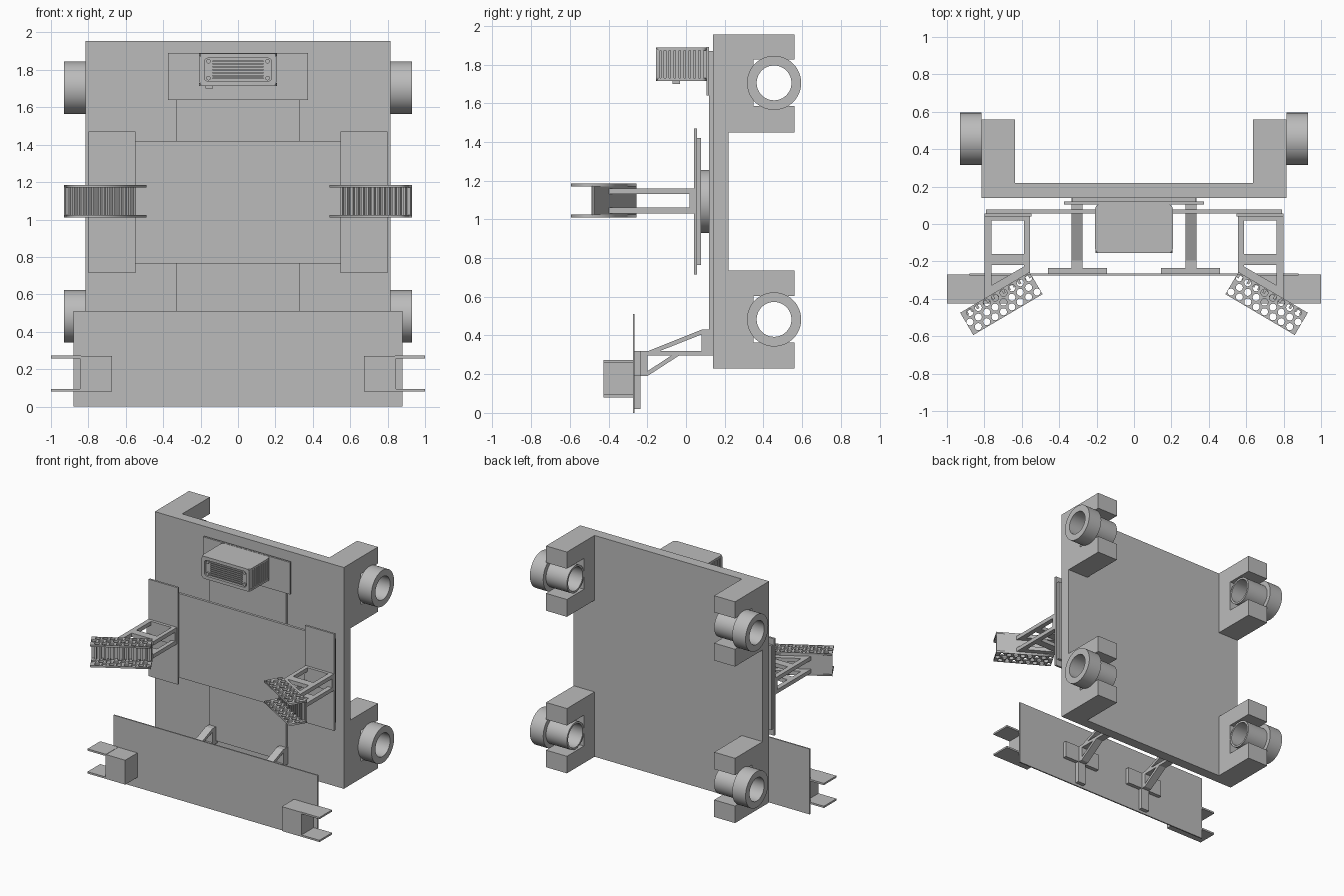
import bpy, bmesh, math
from mathutils import Matrix, Vector

if "Cube" in bpy.data.objects:
    bpy.data.objects.remove(bpy.data.objects["Cube"])

grey = bpy.data.materials.new("plain_grey")
grey.use_nodes = True
GREY = (0.5, 0.5, 0.5, 1)
grey.diffuse_color = GREY
grey.node_tree.nodes["Principled BSDF"].inputs["Base Color"].default_value = GREY


def add_object(name, mesh, mirror=False):
    obj = bpy.data.objects.new(name, mesh)
    bpy.context.collection.objects.link(obj)
    mesh.materials.clear()
    mesh.materials.append(grey)
    if mirror:
        obj.modifiers.new("Mirror", "MIRROR")
    return obj


def finish(name, bm, mirror=False, matrix=None):
    bmesh.ops.recalc_face_normals(bm, faces=bm.faces)
    if matrix:
        bm.transform(matrix)
    mesh = bpy.data.meshes.new(name)
    bm.to_mesh(mesh)
    bm.free()
    return add_object(name, mesh, mirror)


def add_box(bm, x, y, z):
    size = Vector((x[1] - x[0], y[1] - y[0], z[1] - z[0]))
    mid = Vector((sum(x), sum(y), sum(z))) / 2
    bmesh.ops.create_cube(bm, size=1, matrix=Matrix.Translation(mid) @ Matrix.Diagonal(size).to_4x4())


def boxes(name, items, mirror=False, matrix=None):
    bm = bmesh.new()
    for item in items:
        add_box(bm, *item)
    return finish(name, bm, mirror, matrix)


def prism(name, points, axis, lo, hi, mirror=False):
    """Extrude a flat outline along x, y or z."""
    place = {"x": lambda a, b, c: (c, a, b), "y": lambda a, b, c: (a, c, b),
             "z": lambda a, b, c: (a, b, c)}[axis]
    bm = bmesh.new()
    face = bm.faces.new([bm.verts.new(place(a, b, lo)) for a, b in points])
    out = bmesh.ops.extrude_face_region(bm, geom=[face])
    verts = [v for v in out["geom"] if isinstance(v, bmesh.types.BMVert)]
    bmesh.ops.translate(bm, verts=verts, vec=place(0, 0, hi - lo))
    return finish(name, bm, mirror)


def smooth(obj):
    bpy.ops.object.select_all(action="DESELECT")
    obj.select_set(True)
    bpy.context.view_layer.objects.active = obj
    bpy.ops.object.shade_smooth_by_angle()


# Main slab and the stacked plates on its front
boxes("main_slab", [((-.815, .815), (.14, .22), (.23, 1.955))])
boxes("front_strip", [((-.33, .33), (.12, .14), (.32, 1.87))])
boxes("head_plate", [((-.375, .375), (.105, .12), (1.64, 1.89))])
boxes("centre_panel", [((-.79, .79), (.057, .077), (.765, 1.42))])
boxes("side_panel", [((.547, .8), (.041, .057), (.715, 1.47))], True)

# Round turntable behind the centre panel
bm = bmesh.new()
bmesh.ops.create_cone(bm, cap_ends=True, segments=48, radius1=.163, radius2=.163, depth=.05,
                      matrix=Matrix.Translation((0, .098, 1.093)) @ Matrix.Rotation(math.pi / 2, 4, "X"))
smooth(finish("turntable", bm))

# Notched corner blocks with hollow hubs
AXLE_Y, NOTCH = .455, .12
for label, zc, lo, hi in (("upper", 1.705, 1.45, 1.955), ("lower", .483, .23, .735)):
    block = [(.22, lo), (.56, lo), (.56, zc - NOTCH), (.35, zc - NOTCH),
             (.35, zc + NOTCH), (.56, zc + NOTCH), (.56, hi), (.22, hi)]
    prism(label + "_corner_block", block, "x", .635, .815, True)
    bm = bmesh.new()
    outline = [(.635, .09), (.635, .105), (.815, .105), (.815, .14), (.93, .14), (.93, .09)]
    verts = [bm.verts.new((x, AXLE_Y + r, zc)) for x, r in outline]
    edges = [bm.edges.new((v, verts[i - 1])) for i, v in enumerate(verts)]
    bmesh.ops.spin(bm, geom=verts + edges, cent=(0, AXLE_Y, zc), axis=(1, 0, 0),
                   angle=math.tau, steps=48)
    bmesh.ops.remove_doubles(bm, verts=bm.verts, dist=.0005)
    smooth(finish(label + "_hub", bm, True))


# Perforated or rounded flat sheets drawn as filled curves
def circle(cx, cy, r, n=12):
    return [(cx + r * math.cos(math.tau * i / n), cy + r * math.sin(math.tau * i / n)) for i in range(n)]


def rounded(w, h, r):
    pts = []
    for q, (sx, sy) in enumerate(((1, 1), (-1, 1), (-1, -1), (1, -1))):
        for i in range(5):
            a = math.pi / 2 * (q + i / 4)
            pts.append((sx * (w - r) + r * math.cos(a), sy * (h - r) + r * math.sin(a)))
    return pts


def sheet(name, outlines, thickness, matrix, mirror=False):
    curve = bpy.data.curves.new(name, "CURVE")
    curve.dimensions, curve.fill_mode, curve.extrude = "2D", "BOTH", thickness / 2
    for pts in outlines:
        spline = curve.splines.new("POLY")
        spline.points.add(len(pts) - 1)
        for p, (x, y) in zip(spline.points, pts):
            p.co = (x, y, 0, 1)
        spline.use_cyclic_u = True
    temp = bpy.data.objects.new(name, curve)
    bpy.context.collection.objects.link(temp)
    graph = bpy.context.evaluated_depsgraph_get()
    mesh = bpy.data.meshes.new_from_object(temp.evaluated_get(graph))
    bpy.data.objects.remove(temp)
    mesh.transform(matrix)
    return add_object(name, mesh, mirror)


# Side arms: two ladder frames joined by a plate on the panel
for label, lo in (("lower", 1.03), ("upper", 1.13)):
    z = (lo, lo + .03)
    boxes(label + "_arm_frame", [((.763, .8), (-.37, .03), z), ((.555, .587), (-.235, .03), z),
                                 ((.57, .78), (-.22, -.16), z)], True)
    prism(label + "_arm_diagonal", [(.555, -.257), (.8, -.4), (.8, -.35), (.555, -.208)],
          "z", *z, True)
boxes("arm_mount", [((.555, .8), (.018, .041), (1.03, 1.16))], True)

# Angled channel with perforated flanges and a ribbed back wall
W, D = .215, .069
channel = Matrix.Translation((.709, -.425, 1.0975)) @ Matrix.Rotation(math.radians(-30.5), 4, "Z")
holes = [circle((i - 3.5) * .052 + (.013 if row else -.013), row_y, .019)
         for row, row_y in ((0, -.044), (1, 0), (0, .044)) for i in range(8)]
border = [(-W, -D), (W, -D), (W, D), (-W, D)]
for label, h in (("lower", -.08), ("upper", .08)):
    sheet(label + "_channel_flange", [border] + holes, .015,
          channel @ Matrix.Translation((0, 0, h)), True)
ribs = [((x - .007, x + .007), (D - .03, D - .01), (-.075, .075))
        for x in [-W + .01 + i * .0325 for i in range(13)]]
boxes("channel_back", [((-W, W), (D - .012, D), (-.075, .075))] + ribs, True, channel)

# Ribbed vent box on the head plate
boxes("vent_core", [((-.185, .185), (-.135, .105), (1.722, 1.878))])
sheet("vent_lid", [rounded(.208, .13, .025)], .016, Matrix.Translation((0, -.025, 1.88)))
sheet("vent_base", [rounded(.208, .13, .025)], .016, Matrix.Translation((0, -.025, 1.722)))
boxes("vent_side_rib", [((.18, .204), (y, y + .017), (1.725, 1.877))
                        for y in [-.13 + i * .0255 for i in range(9)]], True)
facing = Matrix.Translation((0, -.145, 1.801)) @ Matrix.Rotation(math.pi / 2, 4, "X")
sheet("vent_front_frame", [rounded(.205, .086, .02), rounded(.18, .062, .02)], .02, facing)
boxes("vent_slats", [((-.135, .135), (-.147, -.13), (z, z + .008))
                     for z in [1.75 + i * .0155 for i in range(7)]])
for label, h in (("upper", .045), ("lower", -.045)):
    sheet(label + "_vent_screw", [circle(.158, h, .012)], .012, facing, True)
boxes("vent_foot", [((-.175, -.135), (-.07, -.03), (1.70, 1.716))])

# Bumper board with open channel ends
boxes("bumper_board", [((-.88, .88), (-.275, -.265), (0, .51))])
boxes("bumper_end_block", [((.675, .845), (-.425, -.275), (.08, .27))], True)
boxes("bumper_end_flange", [((.84, 1), (-.425, -.27), (z, z + .014)) for z in (.08, .258)], True)

# Braces and cross brackets behind the bumper
boxes("bumper_cross_bracket", [((.145, .46), (-.265, -.235), (.19, .32)),
                               ((.27, .34), (-.265, -.235), (.02, .32))], True)
brace = (.275, .335)
boxes("brace_beam", [(brace, (-.235, .14), (.297, .32)), (brace, (-.235, -.2), (.19, .32)),
                     (brace, (.08, .14), (.297, .43))], True)
prism("brace_upper_strut", [(-.2, .318), (-.14, .318), (.08, .405), (.08, .43)], "x", *brace, True)
prism("brace_lower_strut", [(-.2, .19), (-.2, .215), (-.07, .3), (-.03, .3)], "x", *brace, True)
